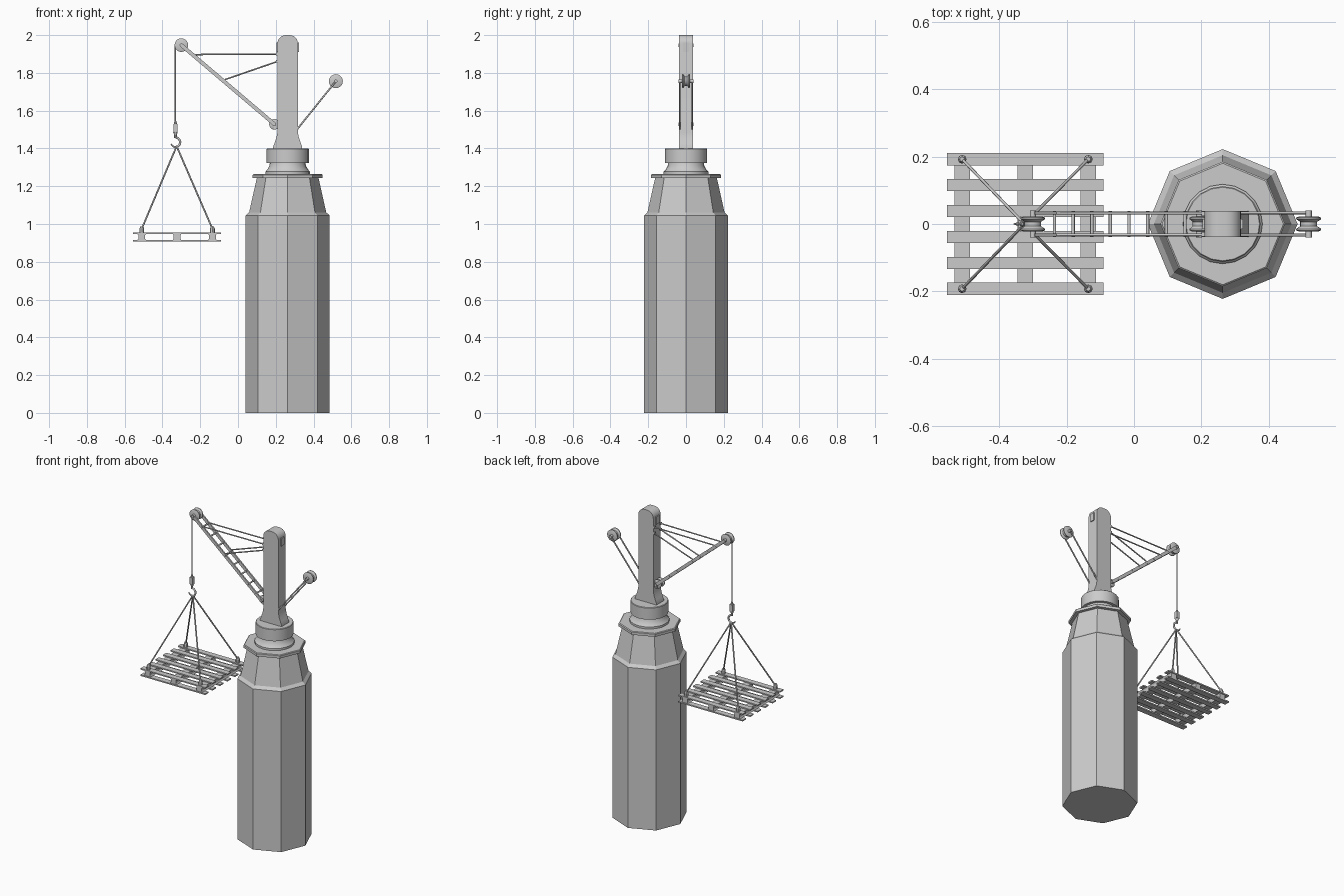
import bpy, bmesh, math
from mathutils import Vector, Matrix

if "Cube" in bpy.data.objects:
    bpy.data.objects.remove(bpy.data.objects["Cube"])

CX = 0.263            # tower axis
BASE = Vector((0.193, 0, 1.528))   # boom hinge
TIP = Vector((-0.30, 0, 1.947))    # boom head


def finish(name, bm, smooth=None):
    bmesh.ops.recalc_face_normals(bm, faces=bm.faces)
    me = bpy.data.meshes.new(name)
    bm.to_mesh(me)
    bm.free()
    ob = bpy.data.objects.new(name, me)
    bpy.context.collection.objects.link(ob)
    if smooth:
        bpy.ops.object.select_all(action='DESELECT')
        ob.select_set(True)
        bpy.context.view_layer.objects.active = ob
        bpy.ops.object.shade_smooth_by_angle(angle=math.radians(smooth))
    return ob


def lathe(name, profile, n, origin, axis='Z', smooth=None):
    """Stack of capped rings of (radius, height)."""
    bm = bmesh.new()
    rings = []
    for r, h in profile:
        ring = []
        for i in range(n):
            a = 2 * math.pi * i / n
            p = (r * math.cos(a), r * math.sin(a), h)
            if axis == 'Y':
                p = (p[0], h, p[1])
            ring.append(bm.verts.new(Vector(p) + Vector(origin)))
        rings.append(ring)
    for a, b in zip(rings, rings[1:]):
        for i in range(n):
            j = (i + 1) % n
            bm.faces.new((a[i], a[j], b[j], b[i]))
    bm.faces.new(rings[0])
    bm.faces.new(rings[-1])
    return finish(name, bm, smooth)


def box(name, center, size, rot=None):
    bm = bmesh.new()
    m = Matrix.Translation(center)
    if rot:
        m = m @ rot
    bmesh.ops.create_cube(bm, size=1, matrix=m @ Matrix.Diagonal((*size, 1)))
    return finish(name, bm)


def rod(name, a, b, r, n=8):
    a, b = Vector(a), Vector(b)
    bm = bmesh.new()
    q = (b - a).to_track_quat('Z', 'Y').to_matrix().to_4x4()
    bmesh.ops.create_cone(bm, cap_ends=True, segments=n, radius1=r, radius2=r,
                          depth=(b - a).length, matrix=Matrix.Translation((a + b) / 2) @ q)
    return finish(name, bm, 50)


def prism(name, outline, y0, y1, smooth=None):
    """Extrude an xz outline along y."""
    bm = bmesh.new()
    f = bm.faces.new([bm.verts.new((x, y0, z)) for x, z in outline])
    ext = bmesh.ops.extrude_face_region(bm, geom=[f])
    vs = [v for v in ext['geom'] if isinstance(v, bmesh.types.BMVert)]
    bmesh.ops.translate(bm, verts=vs, vec=(0, y1 - y0, 0))
    return finish(name, bm, smooth)


def pulley(name, c, r, w):
    lathe(name, [(r * .8, -w), (r, -w * .85), (r, -w * .65), (r * .68, -w * .3),
                 (r * .68, w * .3), (r, w * .65), (r, w * .85), (r * .8, w)], 20, c, 'Y', 35)


# octagonal tower and tapered cap
lathe('tower', [(.222, 0), (.222, 1.045), (.204, 1.062), (.163, 1.245)], 8, (CX, 0, 0))
lathe('tower_flange', [(.185, 1.243), (.185, 1.26), (.180, 1.264)], 8, (CX, 0, 0))

# round slewing neck and collar
lathe('neck', [(.118, 1.26), (.118, 1.277), (.112, 1.283), (.105, 1.293), (.097, 1.308),
               (.094, 1.325)], 20, (CX, 0, 0), smooth=35)
lathe('collar', [(.112, 1.322), (.112, 1.397), (.109, 1.40)], 20, (CX, 0, 0), smooth=35)

# mast with flared foot and rounded top
side = [(.077, 1.395), (.077, 1.408), (.069, 1.43), (.060, 1.455), (.054, 1.485)]
for i in range(7):
    a = math.pi / 2 * i / 6
    side.append((.010 + .044 * math.cos(a), 1.956 + .044 * math.sin(a)))
prism('mast', [(CX + x, z) for x, z in side] + [(CX - x, z) for x, z in reversed(side)],
      -.038, .038, 35)
for s in (-1, 1):
    box('mast_sheave_plate', (CX + s * .054, 0, 1.935), (.012, .03, .05))
    for z in (1.90, 1.862):
        box('mast_tie_lug', (CX - .056, s * .031, z), (.014, .012, .014))

# ladder boom
u = (TIP - BASE).normalized()
L = (TIP - BASE).length
rot = u.to_track_quat('X', 'Z').to_matrix().to_4x4()
for s in (-1, 1):
    box('boom_rail', (BASE + TIP) / 2 + Vector((0, s * .032, 0)), (L, .009, .02), rot)
    # tie rods
    rod('upper_tie', (CX - .05, s * .032, 1.90), (-.245, s * .032, 1.897), .004)
    rod('lower_tie', (CX - .05, s * .032, 1.862), (-.068, s * .032, 1.765), .004)
for i in range(8):
    p = BASE + u * (.055 + i * .0725)
    rod('boom_rung', p - Vector((0, .038, 0)), p + Vector((0, .038, 0)), .005)

# pulleys with their axles
COUNTER = Vector((.518, 0, 1.756))
for nm, c, r in (('boom_hinge', BASE, .028), ('boom_head', TIP, .036),
                 ('rear_arm', COUNTER, .037)):
    pulley(nm + '_pulley', c, r, .022)
    rod(nm + '_axle', c - Vector((0, .040, 0)), c + Vector((0, .040, 0)), .009, 12)
box('hinge_bracket', (.205, 0, 1.52), (.03, .05, .035))

# rear arm rods
for s in (-1, 1):
    rod('rear_arm_rod', (CX + .045, s * .033, 1.495), COUNTER + Vector((0, s * .033, 0)), .0045)

# hoist rope, hook block and hook
HX = -.331
rod('hoist_rope', (HX, 0, 1.945), (HX, 0, 1.52), .004)
lathe('rope_socket', [(.005, 1.545), (.009, 1.53)], 8, (HX, 0, 0))
box('hook_block', (HX, 0, 1.508), (.022, .022, .045))
lathe('hook_swivel', [(.012, 1.486), (.007, 1.472), (.007, 1.455)], 10, (HX, 0, 0))
cu = bpy.data.curves.new('hook', 'CURVE')
cu.dimensions = '3D'
cu.bevel_depth = .006
cu.bevel_resolution = 2
cu.use_fill_caps = True
sp = cu.splines.new('POLY')
sp.points.add(14)
for i, p in enumerate(sp.points):
    a = math.radians(90 - 250 * i / 14)
    p.co = (HX + .025 * math.cos(a), 0, 1.433 + .025 * math.sin(a), 1)
    p.radius = 1 - .5 * max(0, i - 9) / 5
bpy.context.collection.objects.link(bpy.data.objects.new('hook', cu))

# pallet: slats above and below three stringers
PX = -.3225
for i in range(6):
    y = .192 - i * .0768
    for z in (.9515, .9105):
        box('pallet_slat', (PX, y, z), (.465, .036, .008))
for dx in (-.187, 0, .187):
    w = [(.023, .914), (.018, .922), (.018, .940), (.023, .948)]
    prism('pallet_stringer', [(PX + dx + x, z) for x, z in w]
          + [(PX + dx - x, z) for x, z in reversed(w)], -.205, .205)

# slings and corner anchors
for sx in (-1, 1):
    for sy in (-1, 1):
        c = Vector((PX + sx * .187, sy * .192, 0))
        lathe('sling_anchor', [(.013, .955), (.013, .975), (.007, .988)], 8, c)
        rod('sling', c + Vector((0, 0, .975)), (-.325, 0, 1.412), .0045)
